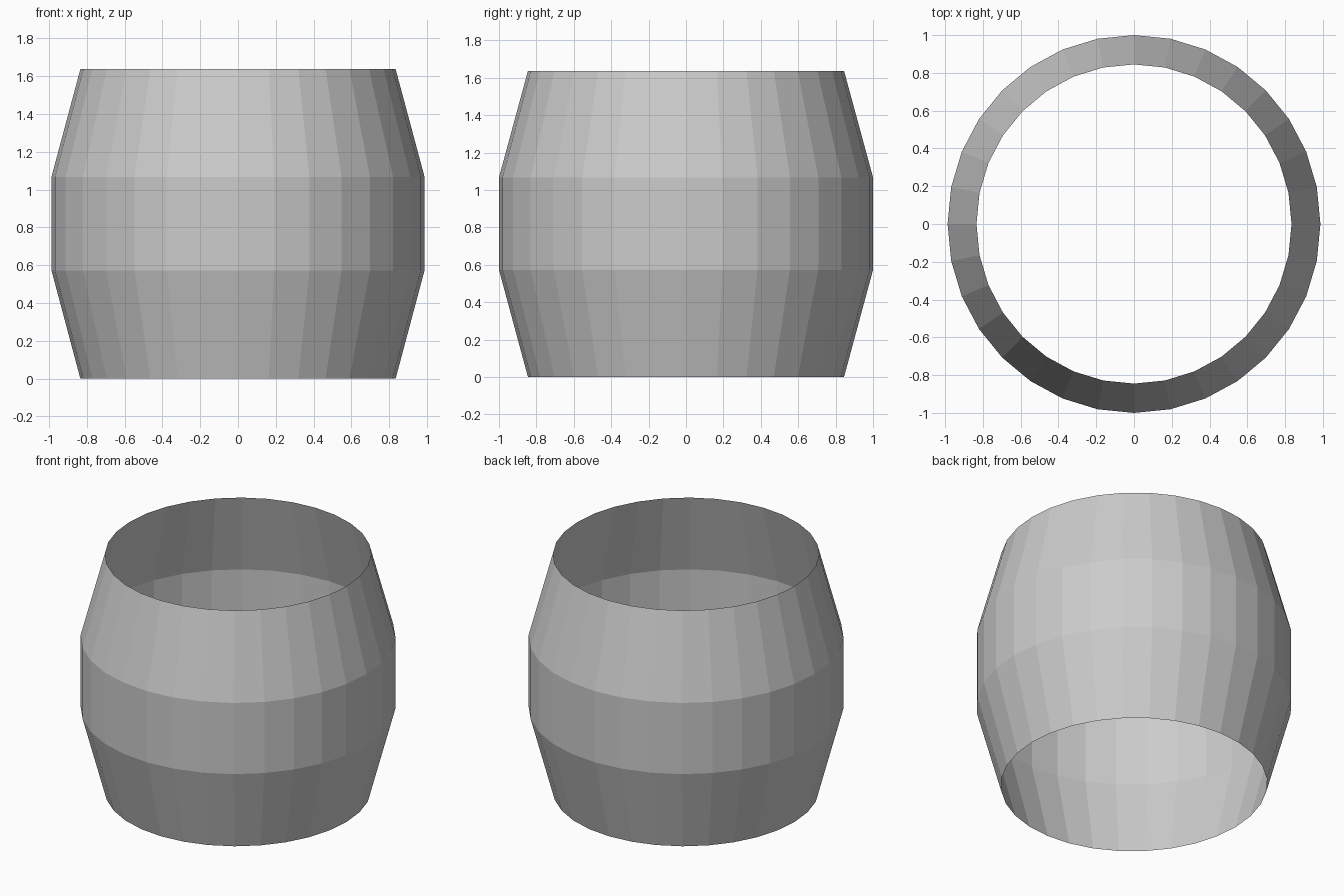
import bpy, bmesh
from math import cos, sin, tau

if "Cube" in bpy.data.objects:
    bpy.data.objects.remove(bpy.data.objects["Cube"])

SIDES = 32
X_SCALE = 0.987  # slightly narrower across x
PROFILE = [(0.845, 0.0), (1.0, 0.573), (1.0, 1.067), (0.845, 1.637)]  # radius, height

# Open barrel shell: rings bridged into flat quads, no caps
bm = bmesh.new()
rings = [[bm.verts.new((X_SCALE * r * cos(tau * i / SIDES), r * sin(tau * i / SIDES), z))
          for i in range(SIDES)] for r, z in PROFILE]
for low, high in zip(rings, rings[1:]):
    for i in range(SIDES):
        j = (i + 1) % SIDES
        bm.faces.new((low[i], low[j], high[j], high[i]))

mesh = bpy.data.meshes.new("barrel_shell")
bm.to_mesh(mesh)
bm.free()
bpy.context.collection.objects.link(bpy.data.objects.new("barrel_shell", mesh))
